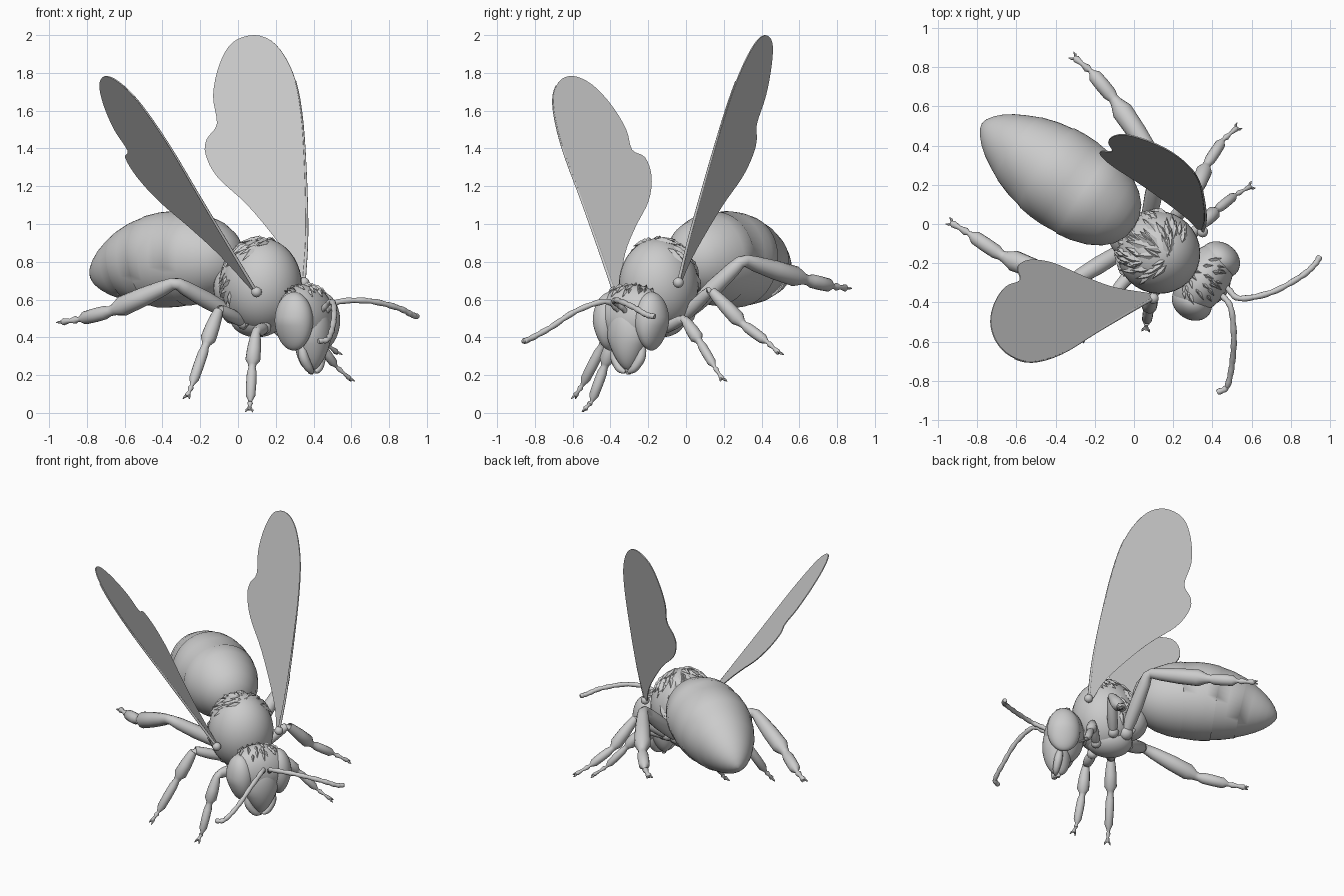
import bpy, bmesh, math, random
from mathutils import Vector as V, Matrix

if "Cube" in bpy.data.objects:
    bpy.data.objects.remove(bpy.data.objects["Cube"])

random.seed(4)
F = V((0.83, -0.55, 0)).normalized()      # heading
S = V((-F.y, F.x, 0))                     # insect's left
YAW = Matrix((F, S, (0, 0, 1))).transposed().to_4x4()


def finish(name, bm, angle=50):
    bmesh.ops.recalc_face_normals(bm, faces=bm.faces)
    me = bpy.data.meshes.new(name)
    bm.to_mesh(me)
    bm.free()
    ob = bpy.data.objects.new(name, me)
    bpy.context.collection.objects.link(ob)
    bpy.ops.object.select_all(action='DESELECT')
    ob.select_set(True)
    bpy.context.view_layer.objects.active = ob
    bpy.ops.object.shade_smooth_by_angle(angle=math.radians(angle))
    return ob


def ellipsoid(name, c, r, taper=0, tilt=0):
    """radii: along heading, sideways, up; taper narrows the bottom"""
    bm = bmesh.new()
    bmesh.ops.create_uvsphere(bm, u_segments=32, v_segments=20, radius=1)
    for v in bm.verts:
        k = 1 - taper * max(0, -v.co.z)
        v.co = V((v.co.x * r[0], v.co.y * r[1] * k, v.co.z * r[2]))
    bm.transform(Matrix.Translation(c) @ YAW @ Matrix.Rotation(tilt, 4, 'Y'))
    return finish(name, bm)


def sweep(bm, pts, radii, n=14):
    """tube through points with a radius at each point"""
    pts = [V(p) for p in pts]
    rings = []
    for i, (p, r) in enumerate(zip(pts, radii)):
        t = (pts[min(i + 1, len(pts) - 1)] - pts[max(i - 1, 0)]).normalized()
        a = t.cross(V((0.31, 0.52, 0.11))).normalized()
        b = t.cross(a)
        rings.append([bm.verts.new(p + r * (a * math.cos(j * math.tau / n) + b * math.sin(j * math.tau / n)))
                      for j in range(n)])
    for A, B in zip(rings, rings[1:]):
        for j in range(n):
            bm.faces.new((A[j], A[(j + 1) % n], B[(j + 1) % n], B[j]))
    bm.faces.new(rings[0])
    bm.faces.new(rings[-1])


def spline(pts, steps=6):
    """Catmull-Rom resampling"""
    p = [V(q) for q in pts]
    p = [2 * p[0] - p[1]] + p + [2 * p[-1] - p[-2]]
    out = []
    for i in range(1, len(p) - 2):
        a, b, c, d = p[i - 1:i + 3]
        for k in range(steps):
            t = k / steps
            out.append(0.5 * (2 * b + (c - a) * t + (2 * a - 5 * b + 4 * c - d) * t * t
                              + (3 * b - a - 3 * c + d) * t ** 3))
    return out + [p[-2]]


# Abdomen: turned profile with small overlapping segment steps
front, tip = V((0.0, -0.02, 0.835)), V((-0.775, 0.515, 0.755))
prof = [(0, .005), (.012, .065), (.04, .12), (.09, .167), (.16, .207), (.25, .236), (.33, .249), (.335, .245),
        (.43, .254), (.5, .253), (.57, .246), (.575, .241), (.66, .225), (.75, .197), (.755, .193),
        (.82, .164), (.88, .132), (.93, .097), (.965, .064), (.99, .03), (1, .004)]
bm = bmesh.new()
sweep(bm, [front.lerp(tip, t) + V((0, 0, .05 * math.sin(t * math.pi) - .035)) for t, r in prof],
      [r for t, r in prof], 48)
finish("abdomen", bm, 60)

# Thorax, waist and neck
TC, TR = V((0.125, -0.145, 0.675)), V((0.215, 0.21, 0.25))
ellipsoid("thorax", TC, TR)
ellipsoid("waist", (-0.01, -0.06, 0.66), (0.12, 0.12, 0.13))
ellipsoid("neck", (0.27, -0.23, 0.56), (0.1, 0.09, 0.1))
ellipsoid("thorax_underside", (0.1, -0.13, 0.5), (0.15, 0.12, 0.1))

# Head, face and eyes
HC, HR = V((0.355, -0.283, 0.5)), V((0.13, 0.205, 0.18))
ellipsoid("head", HC, HR, 0.5)
ellipsoid("face", (0.395, -0.308, 0.4), (0.09, 0.115, 0.18), 0.4, 0.12)
for side, word in ((1, "left"), (-1, "right")):
    ellipsoid(word + "_eye", HC + F * .015 + S * .13 * side - V((0, 0, .015)), (0.108, 0.088, 0.155), 0.35)
    bm = bmesh.new()
    m = V((0.385, -0.302, 0))
    sweep(bm, spline([m + S * .085 * side + V((0, 0, .35)), m + F * .01 + S * .08 * side + V((0, 0, .29)),
                      m + F * .02 + S * .045 * side + V((0, 0, .235)),
                      m + F * .02 + S * .01 * side + V((0, 0, .215))], 3),
          [.02, .024, .026, .027, .026, .024, .022, .018, .014, .008], 10)
    finish(word + "_mandible", bm)
bm = bmesh.new()
sweep(bm, [(.38, -.3, .3), (.39, -.306, .25), (.385, -.303, .205)], [.035, .03, .012], 10)
finish("mouth", bm)

# Antennae
for word, pts in (
        ("left", [(.43, -.29, .5), (.48, -.33, .55), (.54, -.38, .59), (.7, -.35, .592), (.85, -.27, .555),
                  (.92, -.21, .52), (.95, -.165, .51)]),
        ("right", [(.41, -.32, .5), (.45, -.365, .55), (.495, -.43, .59), (.51, -.58, .54), (.5, -.72, .45),
                   (.475, -.83, .39), (.425, -.86, .38)])):
    p = spline(pts)
    bm = bmesh.new()
    sweep(bm, p, [.013 + (.003 if i % 3 else 0) for i in range(len(p))], 10)
    finish(word + "_antenna", bm)


# Legs: hip, knee, shin end, foot end, claw
def leg(name, pts, k):
    pts = [V(p) for p in pts]
    shapes = [(.028, .035, .038, .033, .027), (.027, .034, .042, .045, .026),
              (.022, .03, .031, .029, .014), (.01, .017, .009, .016, .008)]
    P, R = [], []
    for a, b, sh in zip(pts, pts[1:], shapes):
        for t, r in zip((.05, .2, .5, .83, .96), sh):
            P.append(a.lerp(b, t))
            R.append(r * k)
    bm = bmesh.new()
    sweep(bm, P, R)
    end, d = pts[-1], (pts[-1] - pts[-2]).normalized()
    side = d.cross(V((0, 0, 1))).normalized()
    for s in (-1, 1):
        sweep(bm, [end - d * .015, end + side * s * .015, end + d * .014 + side * s * .02], [.008, .007, .002], 6)
    bmesh.ops.create_icosphere(bm, subdivisions=2, radius=.042 * k, matrix=Matrix.Translation(pts[0]))
    finish(name, bm)


leg("left_hind_leg", [(.07, .0, .52), (.13, .30, .81), (-.1, .635, .705), (-.22, .78, .67), (-.31, .855, .66)], 1.2)
leg("right_hind_leg", [(-.03, -.12, .52), (-.33, -.3, .69), (-.67, -.165, .54), (-.84, -.05, .495),
                       (-.94, .01, .48)], 1.2)
leg("left_middle_leg", [(.16, -.02, .5), (.3, .13, .65), (.37, .3, .47), (.455, .43, .375), (.53, .495, .315)], .92)
leg("right_middle_leg", [(.03, -.2, .48), (-.1, -.35, .55), (-.17, -.44, .36), (-.245, -.55, .145),
                         (-.27, -.59, .085)], .92)
leg("left_front_leg", [(.22, -.12, .44), (.34, -.01, .5), (.42, .07, .38), (.52, .15, .245), (.6, .195, .175)], .8)
leg("right_front_leg", [(.14, -.25, .45), (.095, -.37, .43), (.075, -.43, .25), (.065, -.5, .06),
                        (.06, -.54, .015)], .88)


# Wings: planar outlines given a little thickness, with a vein along the leading edge
def wing(name, pts, edge):
    p = spline(pts, 4)
    bm = bmesh.new()
    bm.faces.new([bm.verts.new(v) for v in p])
    bmesh.ops.triangulate(bm, faces=bm.faces)
    bmesh.ops.solidify(bm, geom=bm.faces[:], thickness=.006)
    finish(name, bm, 30)
    bm = bmesh.new()
    e = p[:edge * 4]
    sweep(bm, e, [.009 - .006 * i / len(e) for i in range(len(e))], 8)
    finish(name + "_vein", bm)
    bm = bmesh.new()
    bmesh.ops.create_icosphere(bm, subdivisions=3, radius=.028, matrix=Matrix.Translation(p[0]))
    finish(name + "_joint", bm)


yz = [(-.38, .64), (-.45, .84), (-.55, 1.12), (-.66, 1.42), (-.705, 1.64), (-.675, 1.75), (-.6, 1.78),
      (-.5, 1.735), (-.4, 1.63), (-.32, 1.5), (-.288, 1.39), (-.22, 1.35), (-.185, 1.25), (-.2, 1.12),
      (-.27, .98), (-.325, .84), (-.355, .65)]
wing("right_wing", [(.1 - .653 * (y + .37) - .832 * (z - .63), y, z) for y, z in yz], 5)
xz = [(.35, .69), (.365, .95), (.357, 1.3), (.335, 1.6), (.29, 1.8), (.2, 1.95), (.09, 2.0), (-.03, 1.96),
      (-.1, 1.84), (-.132, 1.68), (-.112, 1.53), (-.165, 1.45), (-.172, 1.37), (-.11, 1.25), (.05, 1.1),
      (.2, .92), (.28, .8), (.32, .7)]
wing("left_wing", [(x, -.04 - .4 * (x - .35) + .268 * (z - .69), z) for x, z in xz], 4)


# Fur: flat pointed tufts lying along an ellipsoid
def fur(name, c, r, count, pick, flow, size):
    bm = bmesh.new()
    while count:
        n = V([random.gauss(0, 1) for _ in range(3)]).normalized()   # heading, side, up
        if not pick(n):
            continue
        count -= 1
        g = V((n.x / r.x, n.y / r.y, n.z / r.z)).normalized()
        d = V(flow(n)) + V([random.uniform(-.15, .15) for _ in range(3)])
        d = (d - g * d.dot(g)).normalized()
        w = d.cross(g)
        p = V((n.x * r.x, n.y * r.y, n.z * r.z))
        L = size * random.uniform(.7, 1.2)
        q = [p - d * L * .5 - g * .015, p + w * L * .15, p + d * L * .6 + g * L * .02, p - w * L * .15,
             p + g * .014, p - g * .015]
        v = [bm.verts.new(x) for x in q]
        for i in range(4):
            for top in (4, 5):
                bm.faces.new((v[i], v[(i + 1) % 4], v[top]))
    bm.transform(Matrix.Translation(c) @ YAW)
    finish(name, bm, 40)


fur("thorax_fur", TC, TR, 95, lambda n: n.z > .6 and n.x < .3 or (n.x < -.45 and n.z > -.2),
    lambda n: (n.x - .4, n.y, -.2), .12)
fur("side_fur", TC, TR, 30, lambda n: n.z < .2 and n.x < -.1, lambda n: (-.5, n.y * .3, -.8), .1)
fur("head_fur", HC, HR, 28, lambda n: n.z > .7 and abs(n.y) < .6, lambda n: (.9, n.y, -.4), .07)
